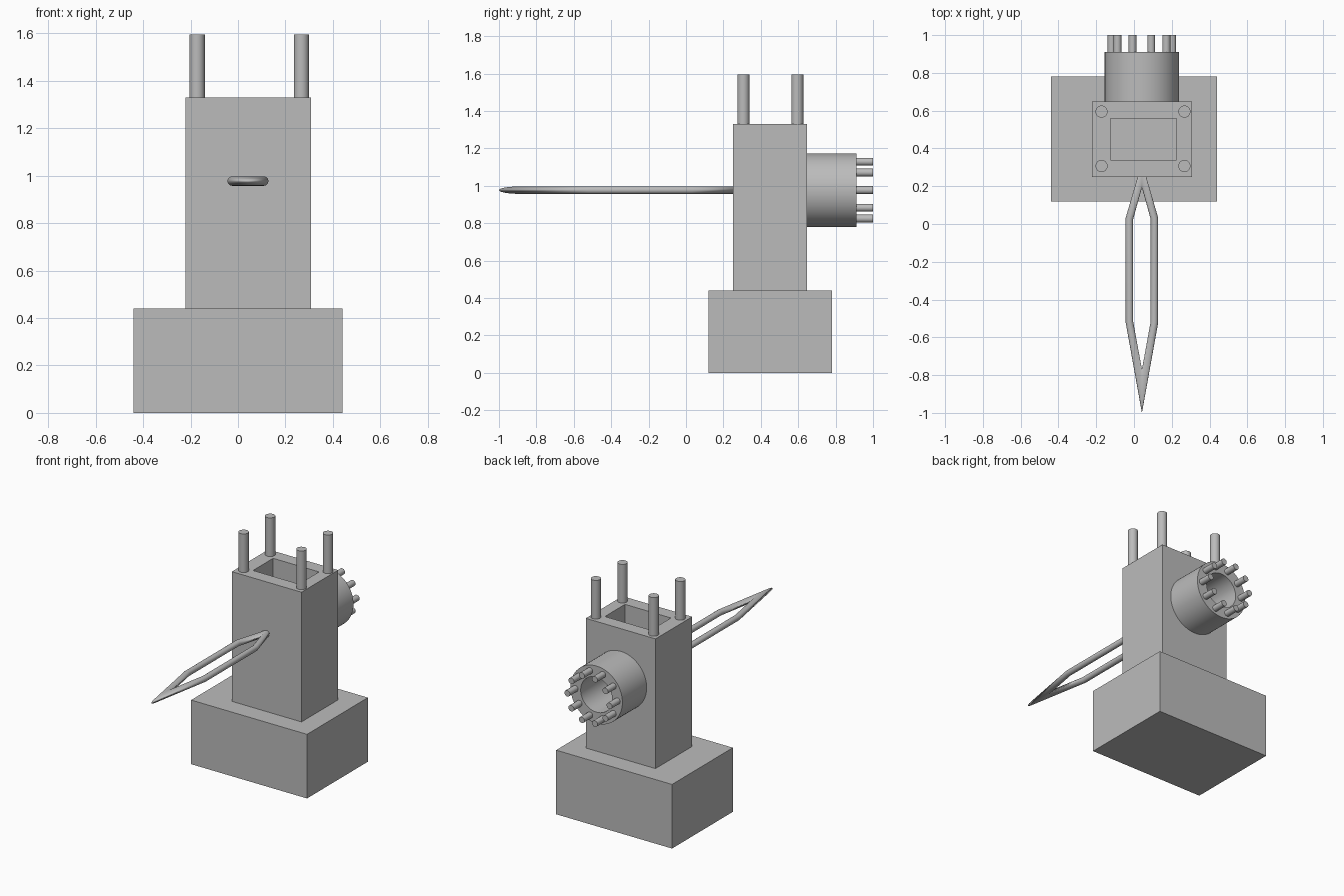
import bpy, bmesh, math
from mathutils import Matrix, Vector

if "Cube" in bpy.data.objects:
    bpy.data.objects.remove(bpy.data.objects["Cube"])

grey = bpy.data.materials.new("plain grey")
grey.use_nodes = True
COLOUR = (0.5, 0.5, 0.5, 1)
grey.diffuse_color = COLOUR
grey.node_tree.nodes["Principled BSDF"].inputs["Base Color"].default_value = COLOUR


def finish(bm, name, origin=(0, 0, 0), smooth=False):
    bmesh.ops.recalc_face_normals(bm, faces=bm.faces[:])
    mesh = bpy.data.meshes.new(name)
    bm.to_mesh(mesh)
    bm.free()
    mesh.materials.append(grey)
    obj = bpy.data.objects.new(name, mesh)
    obj.location = origin
    bpy.context.collection.objects.link(obj)
    if smooth:
        bpy.ops.object.select_all(action='DESELECT')
        obj.select_set(True)
        bpy.context.view_layer.objects.active = obj
        bpy.ops.object.shade_smooth_by_angle(angle=math.radians(35))
    return obj


def box(lo, hi):
    lo, hi = Vector(lo), Vector(hi)
    bm = bmesh.new()
    matrix = Matrix.Translation((lo + hi) / 2) @ Matrix.Diagonal((hi - lo).to_4d())
    bmesh.ops.create_cube(bm, size=1, matrix=matrix)
    return bm


def cylinder(radius, length, sides):
    """Upright cylinder standing on its origin."""
    bm = bmesh.new()
    bmesh.ops.create_cone(bm, cap_ends=True, segments=sides, radius1=radius, radius2=radius,
                          depth=length, matrix=Matrix.Translation((0, 0, length / 2)))
    return bm


def sink_top(bm, wall, depth, shift=0):
    """Cut a straight-walled recess into the top face."""
    top = max(bm.faces, key=lambda f: f.calc_center_median().z)
    bmesh.ops.inset_region(bm, faces=[top], thickness=wall, use_even_offset=True)
    bmesh.ops.translate(bm, verts=top.verts[:], vec=(shift, 0, 0))
    floor = bmesh.ops.extrude_discrete_faces(bm, faces=[top])["faces"][0]
    bmesh.ops.translate(bm, verts=floor.verts[:], vec=(0, 0, -depth))


# Plinth and hollow tower
finish(box((-0.44, 0.12, 0), (0.44, 0.78, 0.44)), "base")
tower = box((-0.222, 0.25, 0.44), (0.307, 0.648, 1.33))
sink_top(tower, 0.09, 0.88, 0.008)
finish(tower, "tower")

# Four posts on the tower top
for x, side in ((-0.172, "right"), (0.267, "left")):
    for y, end in ((0.307, "front"), (0.595, "back")):
        finish(cylinder(0.032, 0.265, 32), f"post_{end}_{side}", (x, y, 1.33), True)

# Hollow drum on the back, opening along +y
AXIS = Vector((0.042, 0, 0.977))
TURN = Matrix.Rotation(-math.pi / 2, 3, 'X')
drum = cylinder(0.197, 0.265, 64)
sink_top(drum, 0.077, 0.262)
drum.transform(TURN.to_4x4())
finish(drum, "rear_drum", AXIS + Vector((0, 0.646, 0)), True)

# Ring of pegs on the drum rim
for i in range(10):
    angle = math.tau * i / 10
    peg = cylinder(0.021, 0.09, 24)
    peg.transform(TURN.to_4x4())
    spot = AXIS + Vector((0.16 * math.cos(angle), 0.91, 0.16 * math.sin(angle)))
    finish(peg, f"rim_peg_{i + 1}", spot, True)

# Pointed loop at the front: one mitred bar, mirrored; each station is x, y and its mitre offset
stations = ((0, -0.885, 0, -0.115), (0.066, -0.52, 0.02, -0.002),
            (0.066, 0.03, 0.02, 0.003), (0, 0.26, 0, 0.067))
SIDES = 24
loop = bmesh.new()
rings = []
for x, y, dx, dy in stations:
    ring = []
    for k in range(SIDES):
        c, s = math.cos(math.tau * k / SIDES), math.sin(math.tau * k / SIDES)
        ring.append(loop.verts.new((x + dx * c, y + dy * c, 0.02 * s)))
    rings.append(ring)
for a, b in zip(rings, rings[1:]):
    for k in range(SIDES):
        n = (k + 1) % SIDES
        loop.faces.new((a[k], a[n], b[n], b[k]))
loop_obj = finish(loop, "front_loop", AXIS, True)
mirror = loop_obj.modifiers.new("mirror", 'MIRROR')
mirror.use_mirror_merge = True
mirror.merge_threshold = 0.0005
# Keep the mirror ahead of the smoothing so the mitred seam stays sharp
loop_obj.modifiers.move(len(loop_obj.modifiers) - 1, 0)
